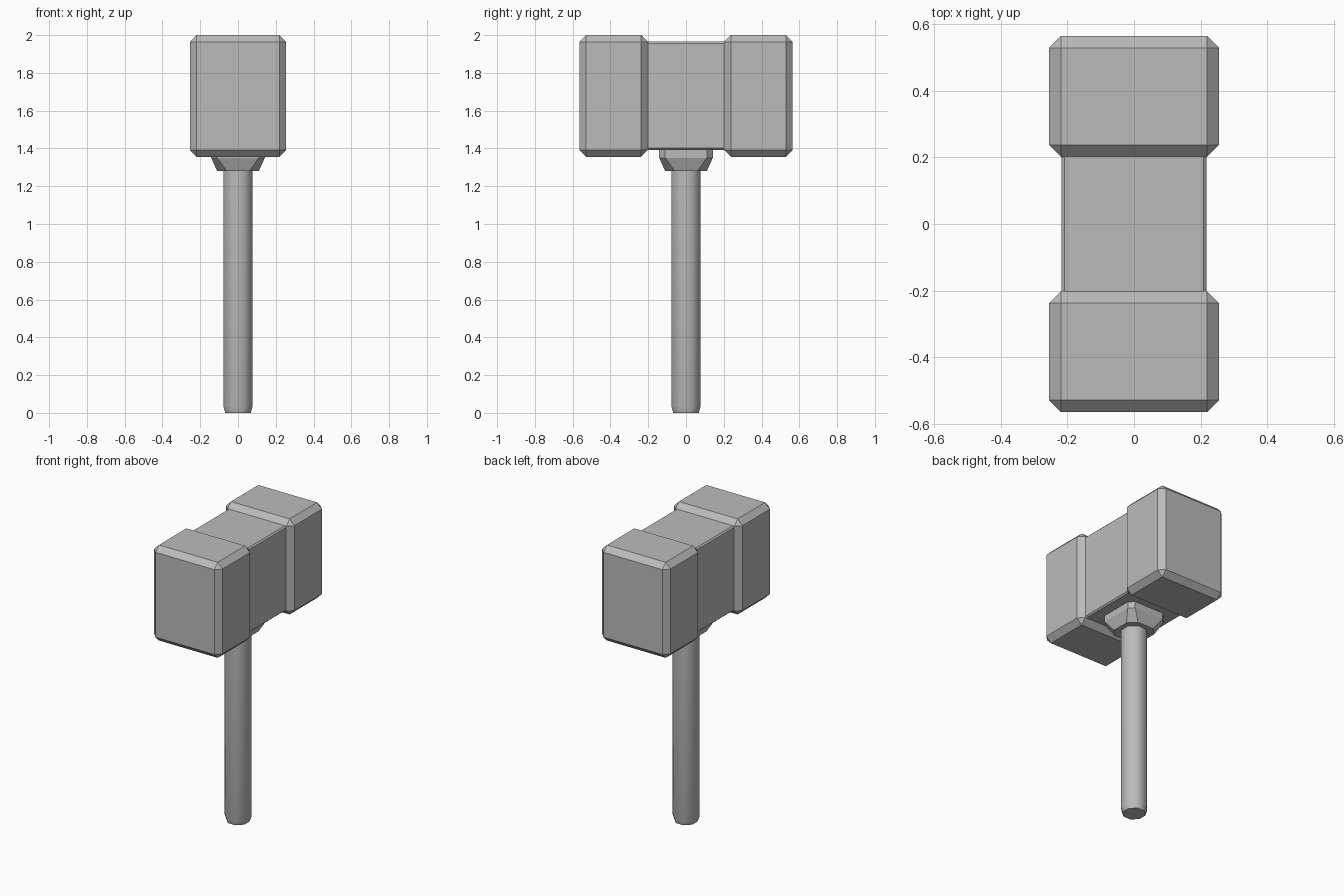
import bpy, bmesh
from math import cos, sin, pi

if "Cube" in bpy.data.objects:
    bpy.data.objects.remove(bpy.data.objects["Cube"])

grey = bpy.data.materials.new("plain grey")
grey.use_nodes = True
grey.diffuse_color = (0.5, 0.5, 0.5, 1)
grey.node_tree.nodes["Principled BSDF"].inputs["Base Color"].default_value = (0.5, 0.5, 0.5, 1)


def add_object(name, bm):
    bmesh.ops.recalc_face_normals(bm, faces=bm.faces)
    mesh = bpy.data.meshes.new(name)
    bm.to_mesh(mesh)
    bm.free()
    mesh.materials.append(grey)
    obj = bpy.data.objects.new(name, mesh)
    bpy.context.collection.objects.link(obj)
    return obj


def chamfered_box(name, centre, size, chamfer):
    bm = bmesh.new()
    bmesh.ops.create_cube(bm, size=1)
    for v in bm.verts:
        v.co = [c + s * k for c, s, k in zip(centre, size, v.co)]
    bmesh.ops.bevel(bm, geom=bm.edges[:], offset=chamfer, segments=1,
                    affect='EDGES', profile=0.5)
    return add_object(name, bm)


def loft(name, rings):
    """Join rings of points with quads and cap both ends."""
    bm = bmesh.new()
    loops = [[bm.verts.new(p) for p in ring] for ring in rings]
    n = len(loops[0])
    for low, high in zip(loops, loops[1:]):
        for i in range(n):
            j = (i + 1) % n
            bm.faces.new((low[i], low[j], high[j], high[i]))
    bm.faces.new(loops[0])
    bm.faces.new(loops[-1])
    return add_object(name, bm)


def cut_square(half, corner, z):
    pts = [(half, -corner), (half, corner), (corner, half), (-corner, half),
           (-half, corner), (-half, -corner), (-corner, -half), (corner, -half)]
    return [(x, y, z) for x, y in pts]


def octagon(radius, z):
    return [(radius * cos(a), radius * sin(a), z)
            for a in (pi / 8 + i * pi / 4 for i in range(8))]


# Head: two striking blocks and a narrower middle
for name, side in (("front_block", -1), ("back_block", 1)):
    chamfered_box(name, (0, side * 0.383, 1.678), (0.51, 0.364, 0.644), 0.036)
chamfered_box("head_middle", (0, 0, 1.679), (0.436, 0.46, 0.572), 0.009)

# Collar under the head
loft("collar", [cut_square(0.11, 0.06, 1.28), cut_square(0.142, 0.11, 1.35),
                cut_square(0.142, 0.11, 1.42)])

# Handle with a tapered foot
handle = loft("handle", [octagon(0.073, 0), octagon(0.084, 0.035), octagon(0.084, 1.32)])
bpy.ops.object.select_all(action='DESELECT')
handle.select_set(True)
bpy.context.view_layer.objects.active = handle
bpy.ops.object.shade_smooth_by_angle(angle=pi / 3)
